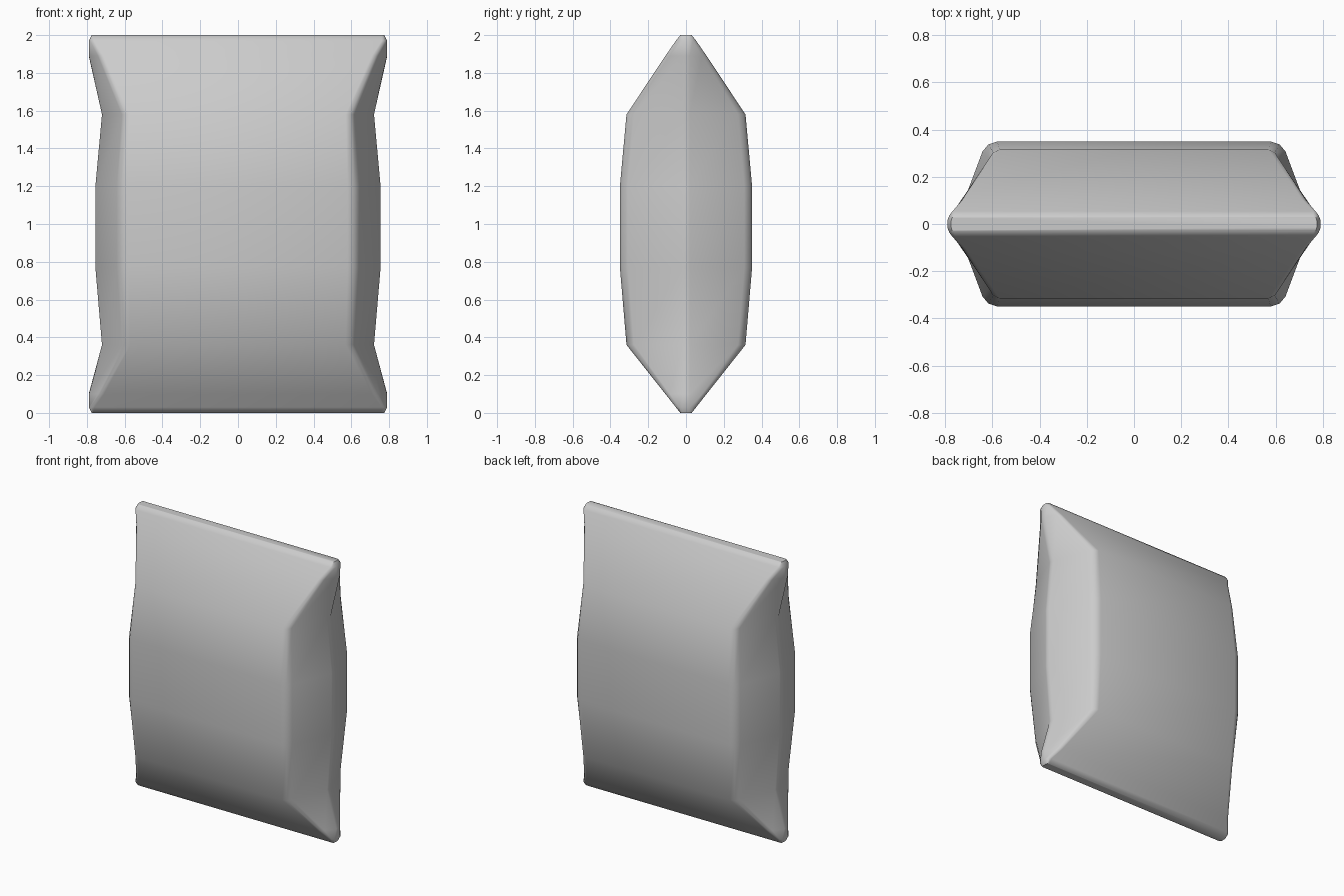
import bpy, bmesh

if "Cube" in bpy.data.objects:
    bpy.data.objects.remove(bpy.data.objects["Cube"])

# Lower-to-upper sections: z, front flat half-width, rounded-corner half-width,
# side seam half-width, half-depth, corner depth
sections = [
    (0.00, 0.760, 0.772, 0.775, 0.030, 0.026),
    (0.03, 0.760, 0.783, 0.790, 0.054, 0.036),
    (0.10, 0.709, 0.742, 0.790, 0.109, 0.085),
    (0.36, 0.570, 0.615, 0.720, 0.315, 0.275),
    (0.77, 0.580, 0.642, 0.755, 0.350, 0.308),
    (1.20, 0.580, 0.642, 0.755, 0.350, 0.308),
    (1.58, 0.570, 0.615, 0.720, 0.315, 0.275),
    (1.89, 0.709, 0.742, 0.790, 0.109, 0.085),
    (1.97, 0.760, 0.783, 0.790, 0.054, 0.036),
    (2.00, 0.760, 0.772, 0.775, 0.030, 0.026),
]


def ring(z, flat, corner, seam, depth, corner_depth):
    """Closed outline of the bag at one height, mirrored in x and y."""
    mid = (flat * 0.4 + corner * 0.6, depth * 0.7 + corner_depth * 0.3)
    near_seam = (seam - (seam - corner) * 0.04, min(0.02, corner_depth * 0.6))
    quarter = [near_seam, (corner, corner_depth), mid, (flat, depth)]
    right = [(x, -y) for x, y in reversed(quarter)] + [(seam, 0)] + quarter
    left = [(-x, -y) for x, y in right]
    return [(x, y, z) for x, y in right + left]


# Puffed bag body lofted through the sections
bm = bmesh.new()
rings = [[bm.verts.new(p) for p in ring(*s)] for s in sections]
n = len(rings[0])
for low, high in zip(rings, rings[1:]):
    for i in range(n):
        j = (i + 1) % n
        bm.faces.new((low[i], low[j], high[j], high[i]))

# Narrow sealed ends
bm.faces.new(list(reversed(rings[0])))
bm.faces.new(rings[-1])
bmesh.ops.recalc_face_normals(bm, faces=bm.faces)

mesh = bpy.data.meshes.new("pillow_bag")
bm.to_mesh(mesh)
bm.free()
bag = bpy.data.objects.new("pillow_bag", mesh)
bpy.context.collection.objects.link(bag)
bpy.context.view_layer.objects.active = bag
bag.select_set(True)
bpy.ops.object.shade_smooth_by_angle(angle=1.05)
